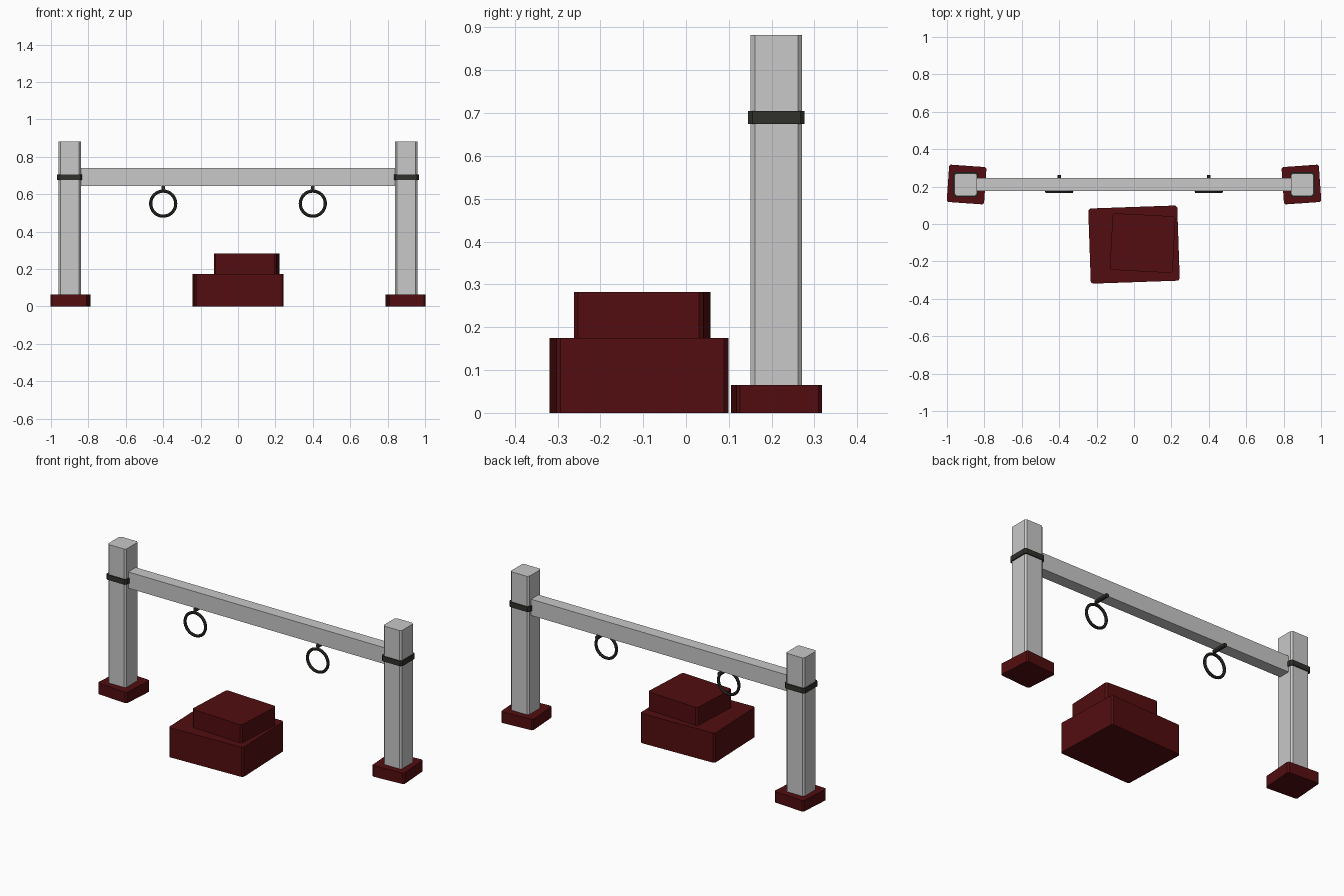
import bpy, bmesh, math
from mathutils import Matrix

cube = bpy.data.objects.get("Cube")
if cube:
    bpy.data.objects.remove(cube, do_unlink=True)


def make_material(name, rgb):
    mat = bpy.data.materials.new(name)
    mat.use_nodes = True
    mat.diffuse_color = (*rgb, 1)
    mat.node_tree.nodes["Principled BSDF"].inputs["Base Color"].default_value = (*rgb, 1)
    return mat


grey = make_material("light_grey", (0.58, 0.58, 0.58))
red = make_material("dark_red", (0.085, 0.004, 0.005))
black = make_material("charcoal", (0.03, 0.03, 0.024))


def finish(name, bm, mat):
    mesh = bpy.data.meshes.new(name)
    bm.to_mesh(mesh)
    bm.free()
    mesh.materials.append(mat)
    obj = bpy.data.objects.new(name, mesh)
    bpy.context.collection.objects.link(obj)
    return obj


def box(name, mat, center, size, turn=0, chamfer=0, axis=2):
    """Box with chamfers on the edges running along one axis."""
    bm = bmesh.new()
    bmesh.ops.create_cube(bm, size=1, matrix=Matrix.Diagonal((*size, 1)))
    if chamfer:
        edges = [e for e in bm.edges
                 if abs((e.verts[0].co - e.verts[1].co).normalized()[axis]) > 0.9]
        bmesh.ops.bevel(bm, geom=edges, offset=chamfer, segments=1, affect='EDGES')
    bm.transform(Matrix.Translation(center) @ Matrix.Rotation(math.radians(turn), 4, 'Z'))
    return finish(name, bm, mat)


def ring(name, mat, center, radius, tube):
    """Upright ring facing the front."""
    bpy.ops.mesh.primitive_torus_add(location=center, rotation=(math.pi / 2, 0, 0),
                                     major_segments=32, minor_segments=8,
                                     major_radius=radius, minor_radius=tube)
    obj = bpy.context.object
    obj.name = name
    obj.data.materials.append(mat)
    bpy.ops.object.shade_smooth_by_angle()


Y = 0.211  # depth of the gate

# Posts, feet, bands and hanging rings on both sides
for side, s in (("left", 1), ("right", -1)):
    box(side + "_post", grey, (s * 0.9, Y, 0.442), (0.12, 0.12, 0.88), chamfer=0.01)
    box(side + "_foot", red, (s * 0.895, Y, 0.0325), (0.2, 0.2, 0.065), turn=s * 4, chamfer=0.008)
    box(side + "_band", black, (s * 0.9, Y, 0.69), (0.134, 0.132, 0.03), chamfer=0.01)
    box(side + "_ring_peg", black, (s * 0.4, 0.216, 0.636), (0.02, 0.092, 0.022),
        chamfer=0.005, axis=1)
    ring(side + "_ring", black, (s * 0.4, 0.173, 0.55), 0.067, 0.0085)

# Crossbeam
box("crossbeam", grey, (0, Y, 0.692), (1.68, 0.07, 0.096))

# Stacked blocks
box("lower_block", red, (0, -0.11, 0.0875), (0.476, 0.402, 0.175), turn=2, chamfer=0.01)
box("upper_block", red, (0.046, -0.102, 0.2285), (0.336, 0.303, 0.107), turn=-3, chamfer=0.01)
